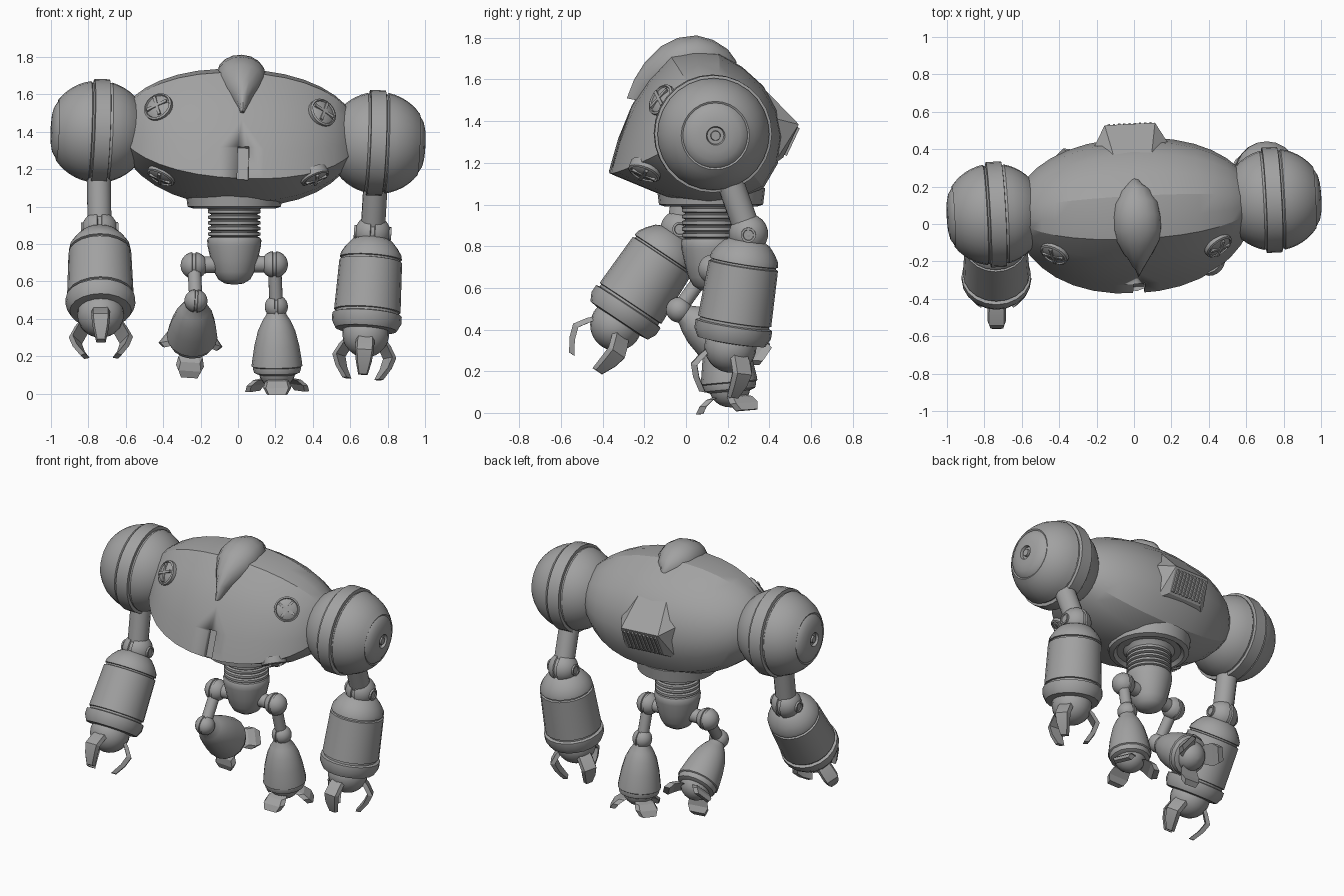
import bpy, bmesh, math
from mathutils import Vector, Matrix
from mathutils.bvhtree import BVHTree

if "Cube" in bpy.data.objects:
    bpy.data.objects.remove(bpy.data.objects["Cube"])

grey = bpy.data.materials.new("plain_grey")
grey.diffuse_color = (0.36, 0.36, 0.36, 1)
grey.use_nodes = True
grey.node_tree.nodes["Principled BSDF"].inputs["Base Color"].default_value = grey.diffuse_color
T = Matrix.Translation


def finish(name, bm, M, angle=32):
    bmesh.ops.remove_doubles(bm, verts=bm.verts, dist=1e-5)
    bmesh.ops.recalc_face_normals(bm, faces=bm.faces)
    bm.transform(M)
    me = bpy.data.meshes.new(name)
    bm.to_mesh(me)
    bm.free()
    me.materials.append(grey)
    me.shade_smooth()
    me.set_sharp_from_angle(angle=math.radians(angle))
    ob = bpy.data.objects.new(name, me)
    bpy.context.collection.objects.link(ob)
    return ob


def loft(name, rings, M, closed=True, angle=32):
    """Skin rings of points, with end caps."""
    bm = bmesh.new()
    vs = [[bm.verts.new(p) for p in r] for r in rings]
    n = len(rings[0])
    for a, b in zip(vs, vs[1:]):
        for i in range(n):
            bm.faces.new((a[i], a[(i + 1) % n], b[(i + 1) % n], b[i]))
    if closed:
        bm.faces.new(vs[0])
        bm.faces.new(vs[-1])
    return finish(name, bm, M, angle)


def revolve(name, prof, M, n=24):
    """Turn (radius, height) points around local z."""
    rings = [[(max(r, 1e-4) * math.cos(2 * math.pi * i / n),
               max(r, 1e-4) * math.sin(2 * math.pi * i / n), z) for i in range(n)] for r, z in prof]
    return loft(name, rings, M)


def arc(r, a0, a1, n, c=0.0):
    return [(r * math.cos(a), c + r * math.sin(a))
            for a in (math.radians(a0 + (a1 - a0) * i / n) for i in range(n + 1))]


def aim(p, d):
    """Local z along d, placed at p."""
    return T(p) @ Vector((0, 0, 1)).rotation_difference(Vector(d)).to_matrix().to_4x4()


def limb(p, q):
    """Local -z runs from p towards q, local front stays near -y."""
    d = Vector(q) - Vector(p)
    return T(p) @ Vector((0, 0, -1)).rotation_difference(d).to_matrix().to_4x4()


def rod(name, p, q, r, n=16):
    p, q = Vector(p), Vector(q)
    return revolve(name, [(r, 0), (r, (q - p).length)], aim(p, q - p), n)


def box(name, size, M):
    bm = bmesh.new()
    bmesh.ops.create_cube(bm, size=1, matrix=Matrix.Diagonal((*size, 1)))
    return finish(name, bm, M)


def split_ball(name, p, r, M=None):
    """Ball joint with a groove around its middle and pivots on both sides."""
    prof = arc(r, -90, -8, 7) + [(r * .9, -r * .1), (r * .9, r * .1)] + arc(r, 8, 90, 7)
    revolve(name, prof, (M or T(p)) @ Matrix.Rotation(math.pi / 2, 4, 'Y'), 20)


def claw(name, M, ang, path, widths, th):
    """Bent flat digit: path of (radius, height), facing -y before turning."""
    rings = []
    for (r, z), w in zip(path, widths):
        rings.append([(-w / 2, -r + th / 2, z), (w / 2, -r + th / 2, z),
                      (w * .4, -r - th / 2, z), (-w * .4, -r - th / 2, z)])
    loft(name, rings, M @ Matrix.Rotation(math.radians(ang), 4, 'Z'), angle=15)


# Body: side section scaled along x, slightly turned and tilted
B = T((0, .09, 1.37)) @ Matrix.Rotation(math.radians(3), 4, 'Z') @ Matrix.Rotation(math.radians(2.3), 4, 'Y')
LOC = B @ T((0, -.09, -1.37))
section = [(-.37, 1.15), (-.325, 1.31), (-.26, 1.47), (-.18, 1.6), (-.08, 1.715), (.03, 1.735), (.15, 1.73),
           (.27, 1.66), (.37, 1.57), (.435, 1.46), (.46, 1.33), (.44, 1.2), (.37, 1.08), (.25, 1.02),
           (.1, 1.0), (-.08, 1.03)]
rings = []
for i in range(17):
    x = .61 * math.sin(math.radians(-90 + 180 * i / 16))
    s = (1 - abs(x / .645) ** 2.2) ** .5
    rings.append([(x, .09 + (y - .09) * s, 1.4 + (z - 1.4) * s) for y, z in section])
body = loft("body", rings, LOC, angle=26)
bm = bmesh.new()
bm.from_mesh(body.data)
skin = BVHTree.FromBMesh(bm)
bm.free()

# Chin slot
slot = box("slot_cutter", (.06, .07, .18), LOC @ T((.01, -.345, 1.235)) @ Matrix.Rotation(-.27, 4, 'X'))
slot.hide_render = True
slot.hide_viewport = True
cut = body.modifiers.new("slot", 'BOOLEAN')
cut.object, cut.operation, cut.solver = slot, 'DIFFERENCE', 'EXACT'

# Crest: domed ridge ending in a pointed beak
crest = [(-.285, 1.51, .012), (-.25, 1.6, .05), (-.2, 1.68, .085), (-.12, 1.76, .12), (-.04, 1.8, .13),
         (.05, 1.812, .128), (.13, 1.79, .12), (.2, 1.745, .095), (.24, 1.69, .05), (.25, 1.64, .01)]
rings = []
for y, z, w in crest:
    n = (Vector((0, y, z)) - Vector((0, .02, 1.45))).normalized()
    ring = []
    for k in range(9):
        a = math.radians(-90 + 22.5 * k)
        ring.append(Vector((w * math.sin(a), y, z)) - n * .1 * (1 - math.cos(a)))
    ring += [ring[-1] - n * .08, ring[0] - n * .08]
    rings.append(ring)
loft("crest", rings, LOC, angle=40)

# Cross-slotted bolts on the front
for x, z in ((-.425, 1.53), (.45, 1.5), (-.41, 1.165), (.41, 1.16)):
    hit, nrm, _, _ = skin.ray_cast(Vector((x, -2, z)), Vector((0, 1, 0)))
    M = aim(hit, nrm)
    revolve("bolt", [(.08, -.03), (.08, .012), (.07, .018), (.066, .01), (.06, .014), (.03, .022), (0, .024)], M, 20)
    for a in (0, 90):
        box("bolt_cross", (.12, .016, .012), M @ Matrix.Rotation(math.radians(a), 4, 'Z') @ T((0, 0, .022)))

# Rear vent hood with ribs
bm = bmesh.new()
for s in (-1, 1):
    for p in ((.1, .36, 1.57), (.135, .535, 1.39), (.2, .42, 1.42), (.19, .41, 1.2), (.13, .46, 1.23), (.1, .3, 1.4)):
        bm.verts.new((s * p[0], p[1], p[2]))
bmesh.ops.convex_hull(bm, input=bm.verts)
finish("vent_hood", bm, LOC, 20)
for i in range(9):
    box("vent_rib", (.012, .02, .145), LOC @ T((-.112 + .028 * i, .5, 1.308)) @ Matrix.Rotation(-.438, 4, 'X'))

# Waist: collar, ribs and pelvis
W = T((-.02, .12, 0))
revolve("waist_collar", [(.13, .97), (.15, 1.0), (.16, 1.01), (.2, 1.01), (.22, .99), (.25, 1.0), (.26, 1.08)], W)
ribs = []
for i in range(5):
    z = .84 + .03 * i
    ribs += [(.125, z), (.14, z + .005), (.14, z + .02), (.125, z + .025)]
revolve("waist_ribs", [(.1, .8)] + ribs + [(.12, 1.02)], W)
revolve("pelvis", [(0, .582), (.05, .588), (.085, .61), (.108, .65), (.125, .71), (.143, .79), (.145, .82),
                   (.138, .835), (.1, .84)], W)

# Shoulders: banded spheres with a capped outer end
R = .273
shoulder = ([(.0, -.2)] + arc(R, -50, -14, 5) + [(.262, -.06), (.262, -.054), (.282, -.052), (.282, .03),
            (.262, .034), (.262, .042)] + arc(R, 10, 53, 6) +
            [(.156, .214), (.15, .222), (.12, .24), (.08, .249), (.045, .252), (.04, .235), (.024, .235), (.022, .25), (0, .25)])

# Arms: shoulder centre, elbow, and wrist target for each side
arms = {"left": ((-.74, -.03, .88), (-.735, -.31, .46)), "right": ((.72, .3, .86), (.69, .23, .42))}
for side, (elbow, wrist) in arms.items():
    s = -1 if side == "left" else 1
    S = B @ T((.75 * s, 0, 0))
    revolve(side + "_shoulder", shoulder, S @ Matrix.Rotation(s * math.pi / 2, 4, 'Y'), 28)
    rod(side + "_upper_arm", S.translation, elbow, .065)
    M = limb(elbow, wrist)
    split_ball(side + "_elbow", elbow, .095, M)
    for k in (-1, 1):
        revolve(side + "_elbow_pivot", [(.036, 0), (.036, .1), (.026, .1), (.024, .094), (0, .094)],
                M @ Matrix.Rotation(k * math.pi / 2, 4, 'Y'), 16)
    revolve(side + "_forearm", [(.06, -.02), (.11, -.045), (.14, -.08), (.162, -.115), (.166, -.14), (.156, -.143),
            (.156, -.152), (.168, -.155), (.178, -.425), (.168, -.428), (.168, -.44), (.186, -.445), (.186, -.485),
            (.165, -.525), (.12, -.53), (0, -.53)], M, 20)
    revolve(side + "_hand", arc(.125, -90, 40, 9, -.55), M, 20)
    for a in (0, 120, 240):
        claw(side + "_finger", M, a, [(.09, -.57), (.12, -.6), (.16, -.66), (.14, -.72), (.1, -.785)],
             (.09, .1, .1, .085, .05), .03)

# Legs: hip, knee and ankle target for each side
legs = {"left": ((-.235, .1, .685), (-.225, -.035, .495), (-.255, .33, .225)),
        "right": ((.195, .13, .69), (.205, .18, .465), (.21, .22, 0))}
for side, (hip, knee, ankle) in legs.items():
    rod(side + "_hip_peg", (-.02, .12, .695), hip, .045)
    split_ball(side + "_hip", hip, .072)
    rod(side + "_thigh", hip, knee, .036)
    M = limb(knee, ankle)
    split_ball(side + "_knee", knee, .062, M)
    revolve(side + "_shin", [(.045, -.01), (.055, -.045), (.075, -.075), (.1, -.13), (.12, -.21), (.134, -.3),
            (.136, -.32), (.128, -.325), (.128, -.335), (.122, -.355), (.1, -.365), (0, -.365)], M, 16)
    revolve(side + "_foot", arc(.1, -90, 20, 7, -.34), M, 20)
    for a in (0, 120, 240):
        claw(side + "_toe", M, a, [(.06, -.385), (.1, -.395), (.135, -.425), (.155, -.46)],
             (.09, .13, .15, .11), .035)
